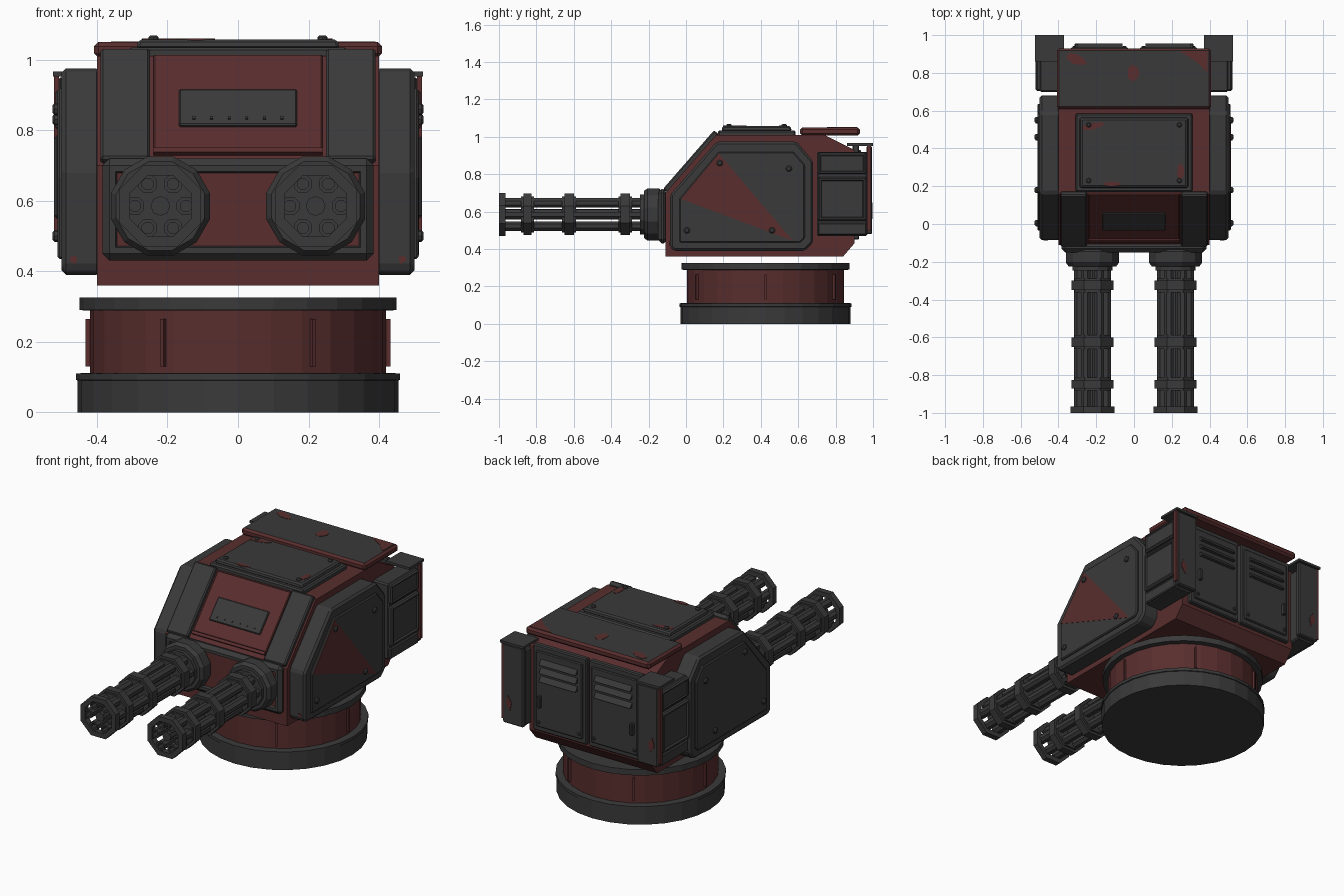
import bpy, bmesh, math
from mathutils import Vector, Matrix

if "Cube" in bpy.data.objects:
    bpy.data.objects.remove(bpy.data.objects["Cube"])


def material(name, rgb):
    m = bpy.data.materials.new(name)
    m.use_nodes = True
    m.diffuse_color = (*rgb, 1)
    m.node_tree.nodes["Principled BSDF"].inputs["Base Color"].default_value = (*rgb, 1)
    return m


GREY = material("dark grey", (0.042, 0.042, 0.042))
RED = material("dark red", (0.1, 0.027, 0.027))


def finish(name, bm, mats, bevel=0.0, rule=None):
    """Bevel, colour by rule and link a mesh part."""
    bmesh.ops.recalc_face_normals(bm, faces=bm.faces)
    if bevel:
        edges = [e for e in bm.edges if e.calc_face_angle(0) > 0.6]
        bmesh.ops.bevel(bm, geom=edges, offset=bevel, segments=1, affect='EDGES')
    bm.normal_update()
    if rule:
        for f in bm.faces:
            f.material_index = int(rule(f))
    me = bpy.data.meshes.new(name)
    bm.to_mesh(me)
    bm.free()
    for m in mats:
        me.materials.append(m)
    ob = bpy.data.objects.new(name, me)
    bpy.context.collection.objects.link(ob)
    return ob


def prism(name, pts, a, b, mat, axis="x", bevel=0.0, taper=1.0, mats=None, rule=None):
    """Outline extruded along x (y,z points), y (x,z points) or z (x,y points)."""
    bm = bmesh.new()
    cu = sum(p[0] for p in pts) / len(pts)
    cv = sum(p[1] for p in pts) / len(pts)
    put = {"x": lambda u, v, w: (w, u, v), "y": lambda u, v, w: (u, w, v),
           "z": lambda u, v, w: (u, v, w)}[axis]
    low = [bm.verts.new(put(u, v, a)) for u, v in pts]
    top = [bm.verts.new(put(cu + (u - cu) * taper, cv + (v - cv) * taper, b)) for u, v in pts]
    bm.faces.new(low)
    bm.faces.new(top)
    n = len(pts)
    for i in range(n):
        j = (i + 1) % n
        bm.faces.new((low[i], low[j], top[j], top[i]))
    return finish(name, bm, mats or [mat], bevel, rule)


def box(name, x, y, z, mat, **kw):
    pts = [(y[0], z[0]), (y[1], z[0]), (y[1], z[1]), (y[0], z[1])]
    return prism(name, pts, x[0], x[1], mat, **kw)


def framed_box(name, x, y, z, normal, width, depth, inner, bevel=0.008):
    """Box whose face along normal has a recessed, coloured panel."""
    bm = bmesh.new()
    size = Vector((abs(x[1] - x[0]), y[1] - y[0], z[1] - z[0]))
    mid = Vector((sum(x) / 2, sum(y) / 2, sum(z) / 2))
    bmesh.ops.create_cube(bm, size=1, matrix=Matrix.Translation(mid) @ Matrix.Diagonal((*size, 1)))
    bmesh.ops.bevel(bm, geom=bm.edges[:], offset=bevel, segments=1, affect='EDGES')
    bm.normal_update()
    face = max(bm.faces, key=lambda f: f.normal.dot(Vector(normal)))
    bmesh.ops.inset_region(bm, faces=[face], thickness=width, depth=0)
    bmesh.ops.inset_region(bm, faces=[face], thickness=0.006, depth=-depth)
    face.material_index = 1
    return finish(name, bm, [GREY, inner])


def lathe(name, profile, n, mat, loc, axis="z", phase=0.0, closed=False):
    """Turned part from (radius, height) points; axis y points backwards."""
    bm = bmesh.new()
    rings = []
    for r, h in profile:
        ring = []
        for i in range(n):
            t = phase + 2 * math.pi * i / n
            u, v = r * math.cos(t), r * math.sin(t)
            off = {"z": (u, v, h), "y": (u, h, v), "x": (h, u, v)}[axis]
            ring.append(bm.verts.new(Vector(loc) + Vector(off)))
        rings.append(ring)
    pairs = list(zip(rings, rings[1:])) + ([(rings[-1], rings[0])] if closed else [])
    for p, q in pairs:
        for i in range(n):
            j = (i + 1) % n
            bm.faces.new((p[i], p[j], q[j], q[i]))
    if not closed:
        bm.faces.new(rings[0])
        bm.faces.new(rings[-1])
    return finish(name, bm, [mat])


def bolt(name, loc, axis, length=0.012, r=0.014):
    lathe(name, [(r, 0), (r, length * 0.6), (r * 0.6, length)], 8, GREY, loc, axis)


# Round pedestal
C = (0, 0.425, 0)
lathe("base_ring", [(0.455, 0), (0.455, 0.09), (0.46, 0.092), (0.46, 0.11), (0.42, 0.112)], 28, GREY, C)
lathe("base_drum", [(0.42, 0.1), (0.42, 0.3)], 28, RED, C)
lathe("base_collar", [(0.42, 0.288), (0.45, 0.29), (0.45, 0.325), (0.40, 0.325)], 28, GREY, C)
for i in range(6):
    rib = box("drum_rib", (0.41, 0.432), (-0.006, 0.006), (0.13, 0.265), RED)
    rib.matrix_world = Matrix.Translation(C) @ Matrix.Rotation(i * math.pi / 3, 4, 'Z')

# Armoured hull
prism("hull", [(-0.11, 0.36), (-0.11, 0.70), (0.16, 1.01), (0.74, 1.01), (0.9, 0.93),
               (0.9, 0.43), (0.84, 0.36)], -0.4, 0.4, RED)


def slope(s, h):
    """Point on the sloped nose: fraction s up it, height h off it."""
    return (-0.11 + 0.27 * s - 0.754 * h, 0.70 + 0.31 * s + 0.657 * h)


def nose_plate(name, x0, x1, s0, s1, h0, h1, mat, bevel=0.0):
    prism(name, [slope(s0, h0), slope(s1, h0), slope(s1, h1), slope(s0, h1)], x0, x1, mat, bevel=bevel)


# Sloped nose plates
for s in (-1, 1):
    nose_plate("nose_pillar", s * 0.25, s * 0.39, 0.02, 1.03, -0.01, 0.024, GREY, 0.007)
nose_plate("nose_panel", -0.24, 0.24, 0.13, 1.0, -0.01, 0.01, RED, 0.004)
nose_plate("nose_sill", -0.24, 0.24, 0.09, 0.13, -0.01, 0.016, RED)
nose_plate("nose_vent", -0.167, 0.167, 0.33, 0.66, 0, 0.02, GREY, 0.004)
for i in range(6):
    x = -0.125 + 0.05 * i
    nose_plate("vent_pin", x - 0.004, x + 0.004, 0.38, 0.40, 0.015, 0.024, GREY)

# Gun frame on the front
framed_box("gun_frame", (-0.385, 0.385), (-0.15, -0.1), (0.43, 0.72), (0, -1, 0), 0.025, 0.015, RED, 0.02)

# Rotary guns
for s in (-1, 1):
    g = (s * 0.22, 0, 0.585)
    lathe("gun_mount", [(0.12, -0.12), (0.145, -0.145), (0.145, -0.205), (0.13, -0.225), (0.11, -0.225),
                        (0.11, -0.245)], 12, GREY, g, "y", math.pi / 12)
    lathe("gun_hub", [(0.028, -0.985), (0.028, -0.2)], 8, GREY, g, "y")
    for i in range(6):
        t = i * math.pi / 3
        p = (g[0] + 0.072 * math.cos(t), 0, g[2] + 0.072 * math.sin(t))
        lathe("gun_barrel", [(0.028, -0.99), (0.028, -0.2), (0.017, -0.2), (0.017, -0.99)],
              8, GREY, p, "y", math.pi / 8, closed=True)
    for a, b in ((-0.87, -0.825), (-0.65, -0.6), (-0.35, -0.3)):
        lathe("barrel_clamp", [(0.104, a - 0.012), (0.104, a), (0.12, a), (0.12, b), (0.104, b),
                               (0.104, b + 0.012)], 8, GREY, g, "y", math.pi / 8)
    lathe("muzzle_ring", [(0.125, -1), (0.125, -0.965), (0.094, -0.965), (0.094, -1)],
          8, GREY, g, "y", math.pi / 8, closed=True)

# Side armour
OUT = [(-0.085, 0.41), (-0.085, 0.69), (0.165, 0.975), (0.59, 0.975), (0.68, 0.87),
       (0.68, 0.435), (0.635, 0.39), (-0.065, 0.39)]
INN = [(-0.035, 0.435), (-0.035, 0.67), (0.175, 0.92), (0.575, 0.92), (0.635, 0.85),
       (0.635, 0.46), (0.61, 0.435)]
for s in (-1, 1):
    prism("side_armour", OUT, s * 0.39, s * 0.5, GREY, bevel=0.012)
    prism("side_plate", INN, s * 0.495, s * 0.512, GREY, bevel=0.006)
    for y, z in ((0.55, 0.83), (0.46, 0.5), (0.005, 0.5), (0.18, 0.86)):
        bolt("side_bolt", (s * 0.511, y, z), "x", s * 0.015, 0.017)
    prism("armour_stain", [(s * 0.46, 0.42), (s * 0.478, 0.43), (s * 0.472, 0.445), (s * 0.455, 0.44)],
          -0.087, -0.08, RED, "y")
prism("side_marking", [(0.175, 0.912), (-0.028, 0.668), (0.57, 0.445)], 0.511, 0.514, RED)

# Rear side lockers
for s in (-1, 1):
    def side(a, b):
        return tuple(sorted((s * a, s * b)))
    box("locker_core", side(0.39, 0.5), (0.7, 0.97), (0.47, 0.92), GREY, bevel=0.008)
    framed_box("locker_upper", side(0.48, 0.518), (0.705, 0.965), (0.8, 0.915), (s, 0, 0), 0.008, 0.006, GREY)
    framed_box("locker_lower", side(0.48, 0.522), (0.705, 0.965), (0.55, 0.785), (s, 0, 0), 0.012, 0.01, GREY)
    box("locker_foot", side(0.48, 0.512), (0.705, 0.965), (0.475, 0.54), GREY, bevel=0.006)
    box("locker_back", side(0.375, 0.51), (0.965, 0.995), (0.48, 0.95), GREY, bevel=0.006)
    box("locker_edge", side(0.508, 0.522), (0.968, 0.99), (0.5, 0.955), RED)
    box("locker_cap", side(0.37, 0.525), (0.86, 1.0), (0.952, 0.966), GREY)
    prism("locker_stain", [(s * 0.46, 0.56), (s * 0.49, 0.6), (s * 0.475, 0.65), (s * 0.45, 0.61)],
          0.99, 0.998, RED, "y")

# Rear doors with louvres and handles
for s in (-1, 1):
    box("rear_door", (s * 0.008, s * 0.36), (0.89, 0.925), (0.45, 0.96), GREY, bevel=0.006)
    box("door_panel", (s * 0.03, s * 0.335), (0.92, 0.935), (0.48, 0.93), GREY, bevel=0.005)
    for z in (0.76, 0.81, 0.86):
        prism("door_louvre", [(0.93, z), (0.955, z), (0.93, z + 0.035)], s * 0.06, s * 0.3, GREY)
    box("door_handle", (s * 0.295, s * 0.315), (0.93, 0.955), (0.6, 0.67), GREY, bevel=0.004)
    for x in (0.05, 0.315):
        bolt("door_bolt", (s * x, 0.933, 0.51), "y", 0.01, 0.01)

# Roof hatch and rear roof plate
prism("hatch_base", [(-0.31, 0.17), (0.31, 0.17), (0.31, 0.585), (-0.31, 0.585)], 1.0, 1.035, GREY, "z", 0.008)
prism("hatch_lid", [(-0.29, 0.19), (0.29, 0.19), (0.29, 0.565), (-0.29, 0.565)], 1.03, 1.058, GREY, "z", 0.008,
      taper=0.97)
for x in (-0.24, 0.24):
    for y in (0.23, 0.525):
        bolt("hatch_bolt", (x, y, 1.057), "z", 0.012)
box("rear_roof_plate", (-0.408, 0.408), (0.61, 0.93), (1.006, 1.05), RED, bevel=0.012,
    mats=[RED, GREY], rule=lambda f: f.normal.z > 0.9)


def stain(name, x, y, rx, ry, z, turn=0.0):
    pts = []
    for i in range(7):
        t = 2 * math.pi * i / 7
        k = 1 + 0.2 * math.sin(5 * i)
        u, v = rx * k * math.cos(t), ry * k * math.sin(t)
        pts.append((x + u * math.cos(turn) - v * math.sin(turn), y + u * math.sin(turn) + v * math.cos(turn)))
    prism(name, pts, z - 0.004, z + 0.002, RED, "z")


# Worn red patches
stain("roof_patch", -0.3, 0.87, 0.055, 0.03, 1.05, -0.4)
stain("roof_patch", 0.0, 0.8, 0.03, 0.05, 1.05)
prism("roof_corner_patch", [(0.24, 0.915), (0.39, 0.915), (0.39, 0.8), (0.33, 0.86)], 1.046, 1.052, RED, "z")
stain("hatch_patch", -0.21, 0.52, 0.06, 0.02, 1.058, 0.2)
stain("hatch_patch", 0.25, 0.28, 0.018, 0.05, 1.058)
stain("hatch_patch", -0.11, 0.212, 0.045, 0.015, 1.058)
